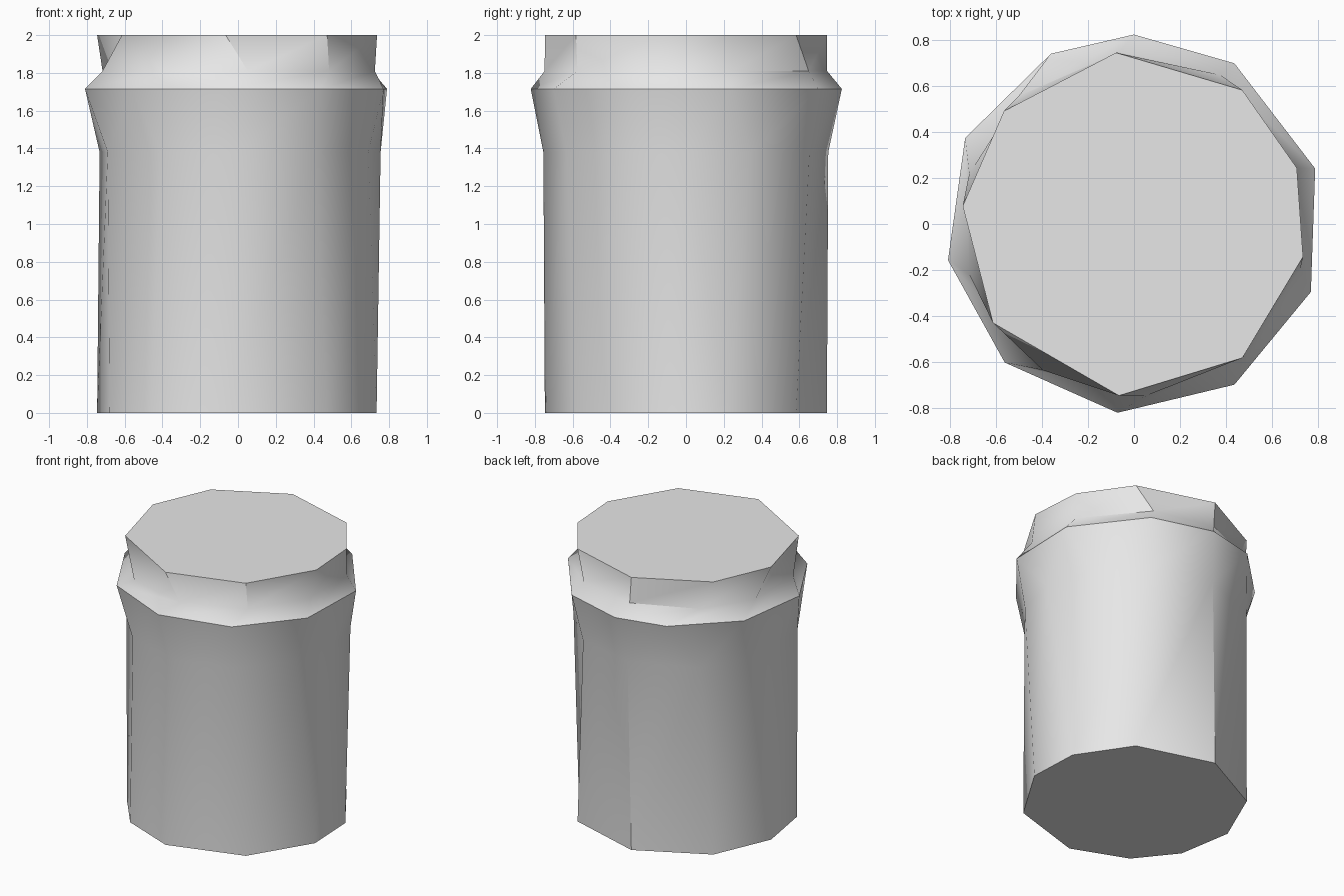
import bpy
import bmesh
from math import radians, cos, sin

if "Cube" in bpy.data.objects:
    bpy.data.objects.remove(bpy.data.objects["Cube"], do_unlink=True)

# Each ring: height, radius, corner angles in degrees (a repeated angle merges two columns)
BASE = (0, 0.75, (265, 309, 348, 17, 17, 51, 96, 139, 174, 205, 232))
SHOULDER = (1.38, 0.755, (270, 303, 336, 0, 27, 60, 94, 132, 166, 204, 237))
RIM = (1.715, 0.825, (265, 302, 339, 339, 17, 58, 90, 116, 153, 191, 227))
NECK = (1.81, 0.75, (274, 310, 345, 345, 19, 60, 95, 132, 163, 197, 238))
TOP = (2, 0.75, (265, 309, 349, 349, 19, 51, 96, 139, 174, 215, 215))


def unique(items):
    return list(dict.fromkeys(items))


def add_ring(bm, height, radius, angles):
    corners = {a: bm.verts.new((radius * cos(radians(a)), radius * sin(radians(a)), height))
               for a in unique(angles)}
    return [corners[a] for a in angles]


def bridge(bm, lower, upper):
    for i in range(len(lower)):
        j = (i + 1) % len(lower)
        face = unique((lower[i], lower[j], upper[j], upper[i]))
        if len(face) > 2:
            bm.faces.new(face)


# Stone grey
grey = bpy.data.materials.new("stone_grey")
grey.use_nodes = True
color = (0.8, 0.8, 0.8, 1)
grey.diffuse_color = color
grey.node_tree.nodes["Principled BSDF"].inputs["Base Color"].default_value = color

# Faceted column: body, flared collar, neck and cap
bm = bmesh.new()
rings = [add_ring(bm, *ring) for ring in (BASE, SHOULDER, RIM, NECK, TOP)]
for lower, upper in zip(rings, rings[1:]):
    bridge(bm, lower, upper)
bm.faces.new(unique(rings[0])[::-1])
bm.faces.new(unique(rings[-1]))
bmesh.ops.recalc_face_normals(bm, faces=bm.faces[:])
mesh = bpy.data.meshes.new("column")
bm.to_mesh(mesh)
bm.free()
mesh.materials.append(grey)

column = bpy.data.objects.new("column", mesh)
bpy.context.collection.objects.link(column)
bpy.ops.object.select_all(action="DESELECT")
column.select_set(True)
bpy.context.view_layer.objects.active = column
bpy.ops.object.shade_smooth_by_angle(angle=radians(38))
